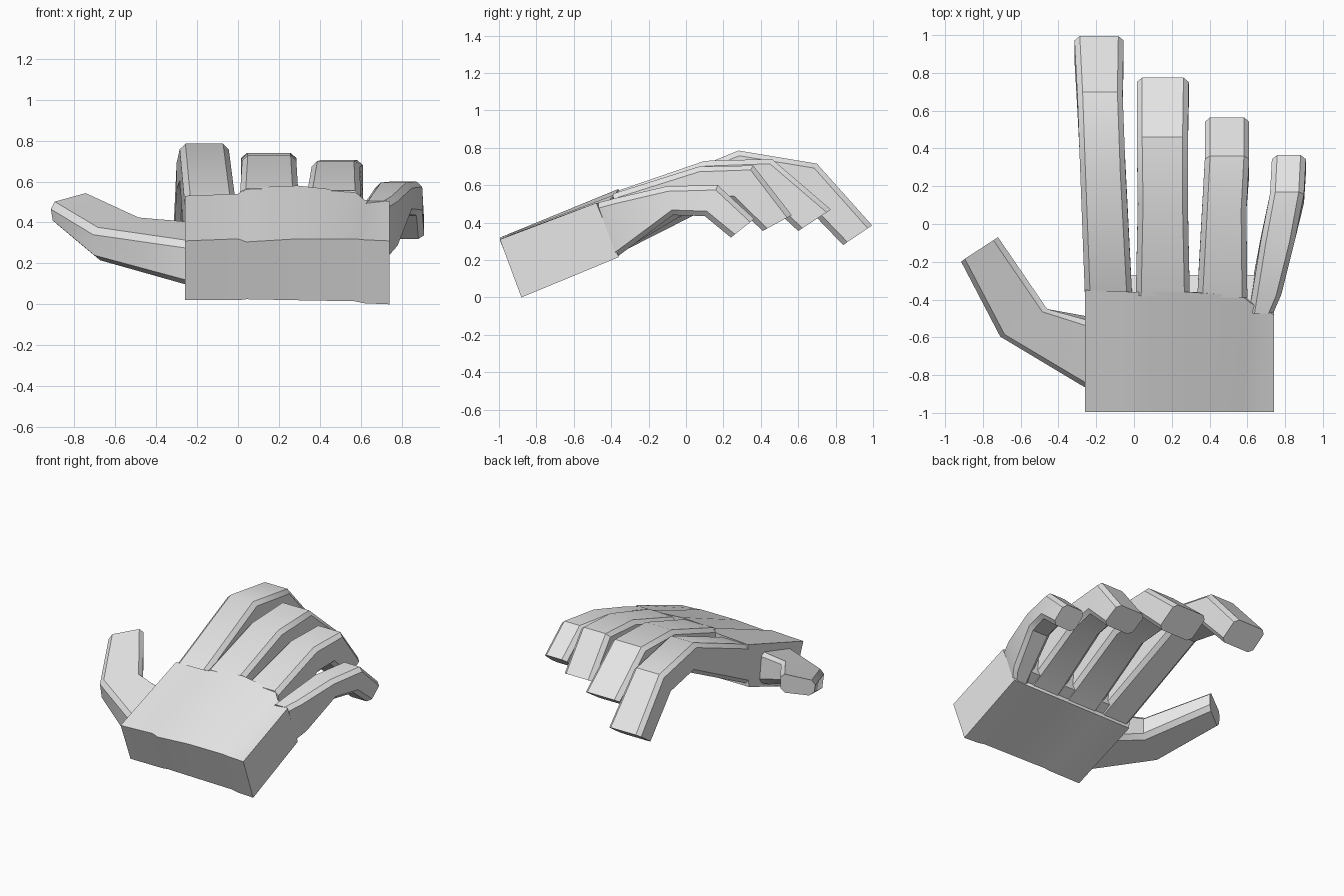
import bpy
import bmesh
import math
from mathutils import Vector

cube = bpy.data.objects.get("Cube")
if cube:
    bpy.data.objects.remove(cube, do_unlink=True)

# Single plain grey
grey = bpy.data.materials.new("plain grey")
grey.use_nodes = True
grey.diffuse_color = (0.8, 0.8, 0.8, 1)
grey.node_tree.nodes["Principled BSDF"].inputs["Base Color"].default_value = (0.8, 0.8, 0.8, 1)


def chamfered(corners, cut):
    """Cut every corner of a section by a fixed distance."""
    if not cut:
        return corners
    ring = []
    for i, c in enumerate(corners):
        for other in (corners[i - 1], corners[(i + 1) % len(corners)]):
            ring.append(c + (other - c).normalized() * cut)
    return ring


def loft(name, sections, cut=0.0):
    """Skin a closed solid through a list of four-cornered sections."""
    bm = bmesh.new()
    rings = [[bm.verts.new(p) for p in chamfered([Vector(c) for c in s], cut)]
             for s in sections]
    for a, b in zip(rings, rings[1:]):
        for i in range(len(a)):
            bm.faces.new((a[i - 1], a[i], b[i], b[i - 1]))
    bm.faces.new(rings[0])
    bm.faces.new(rings[-1])
    bmesh.ops.recalc_face_normals(bm, faces=bm.faces)
    mesh = bpy.data.meshes.new(name)
    bm.to_mesh(mesh)
    bm.free()
    mesh.materials.append(grey)
    obj = bpy.data.objects.new(name, mesh)
    bpy.context.collection.objects.link(obj)
    bpy.ops.object.select_all(action='DESELECT')
    obj.select_set(True)
    bpy.context.view_layer.objects.active = obj
    bpy.ops.object.shade_smooth_by_angle(angle=math.radians(35))
    return obj


def finger(name, joints, cut=0.028):
    """Each joint: x from, x to, then y and z of the upper and lower side."""
    loft(name, [((x0, ty, tz), (x1, ty, tz), (x1, by, bz), (x0, by, bz))
                for x0, x1, ty, tz, by, bz in joints], cut)


# Palm: columns across x with wrist height, knuckle y and z, underside height
columns = [
    (-0.26, 0.31, -0.35, 0.53, 0.02),
    (0.0, 0.32, -0.36, 0.54, 0.02),
    (0.04, 0.305, -0.36, 0.57, 0.025),
    (0.29, 0.32, -0.36, 0.58, 0.02),
    (0.57, 0.32, -0.38, 0.55, 0.015),
    (0.62, 0.315, -0.42, 0.51, 0.005),
    (0.74, 0.31, -0.48, 0.505, 0.0),
]
loft("palm", [((x, -0.995, wz), (x, ky, kz), (x, -0.36, 0.215), (x, -0.88, bz))
              for x, wz, ky, kz, bz in columns])

# Fingers
finger("index_finger", [
    (-0.26, -0.01, -0.38, 0.515, -0.37, 0.23),
    (-0.285, -0.045, 0.28, 0.785, 0.32, 0.58),
    (-0.30, -0.06, 0.70, 0.715, 0.59, 0.54),
    (-0.315, -0.055, 0.995, 0.385, 0.84, 0.28)])
finger("middle_finger", [
    (0.01, 0.295, -0.38, 0.565, -0.37, 0.23),
    (0.02, 0.285, 0.10, 0.73, 0.13, 0.53),
    (0.015, 0.285, 0.46, 0.74, 0.38, 0.56),
    (0.015, 0.29, 0.775, 0.47, 0.60, 0.355)])
finger("ring_finger", [
    (0.335, 0.60, -0.39, 0.555, -0.37, 0.23),
    (0.36, 0.595, 0.07, 0.70, 0.08, 0.50),
    (0.375, 0.61, 0.36, 0.705, 0.24, 0.52),
    (0.375, 0.61, 0.565, 0.44, 0.41, 0.355)])
finger("little_finger", [
    (0.61, 0.74, -0.475, 0.505, -0.37, 0.215),
    (0.625, 0.78, -0.38, 0.53, -0.31, 0.26),
    (0.67, 0.85, -0.10, 0.595, -0.07, 0.44),
    (0.72, 0.90, 0.17, 0.60, 0.10, 0.435),
    (0.73, 0.91, 0.365, 0.42, 0.24, 0.32)])

# Webs between the finger roots
for name, x0, x1 in (("index_web", -0.04, 0.04), ("middle_web", 0.27, 0.36),
                     ("ring_web", 0.57, 0.65)):
    finger(name, [(x0, x1, -0.42, 0.49, -0.40, 0.22),
                  (x0, x1, -0.27, 0.46, -0.29, 0.28)], 0)

# Thumb: outer top, inner top, inner bottom, outer bottom
loft("thumb", [
    ((-0.22, -0.89, 0.30), (-0.22, -0.52, 0.41), (-0.22, -0.49, 0.18), (-0.22, -0.88, 0.08)),
    ((-0.71, -0.60, 0.37), (-0.46, -0.45, 0.43), (-0.46, -0.45, 0.26), (-0.70, -0.58, 0.21)),
    ((-0.92, -0.20, 0.495), (-0.72, -0.07, 0.55), (-0.72, -0.07, 0.41), (-0.90, -0.20, 0.38)),
], 0.03)
